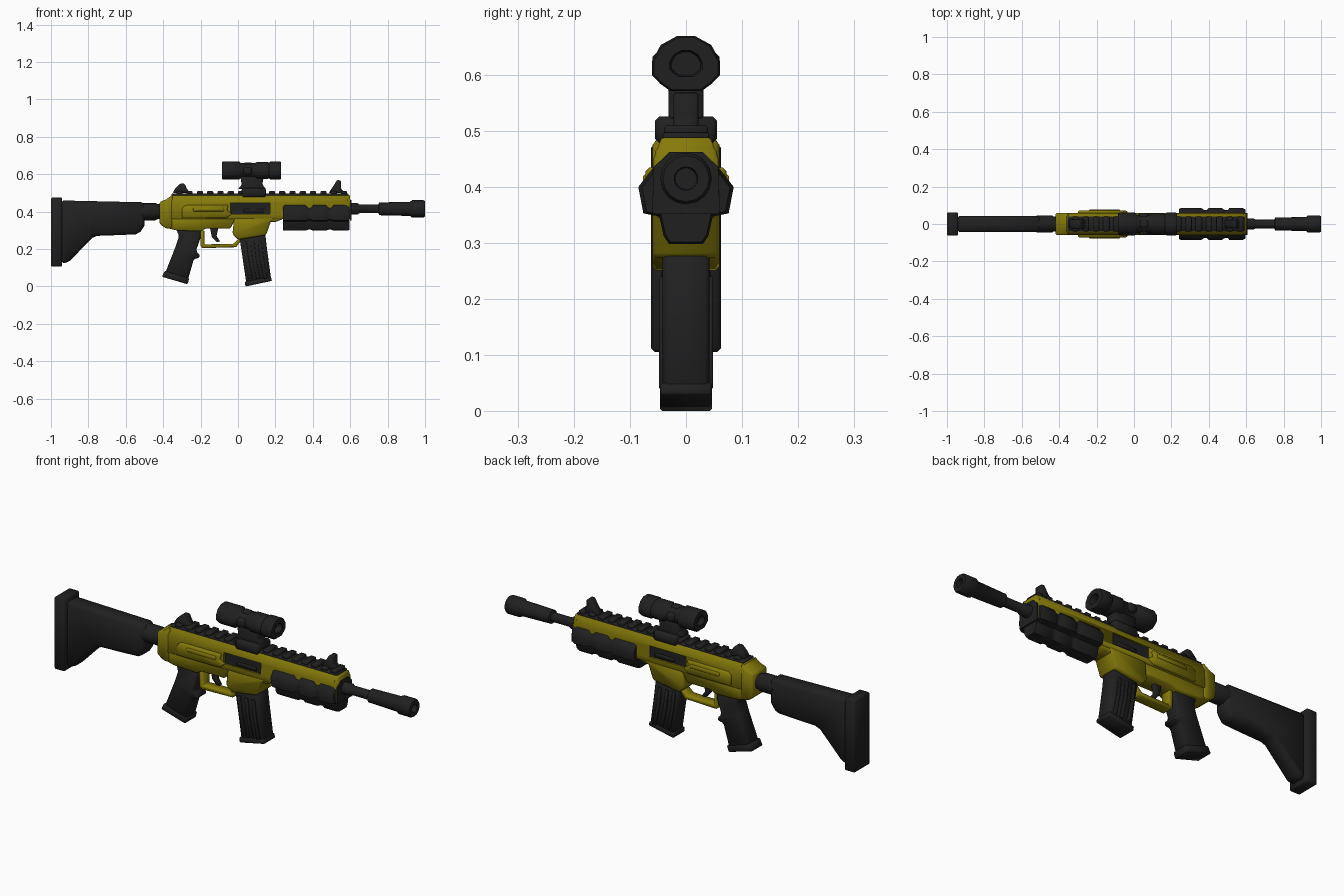
import bpy, bmesh, math

def material(name, rgb):
    m = bpy.data.materials.new(name)
    m.diffuse_color = (*rgb, 1)
    return m

BLACK = material("charcoal black", (0.0145, 0.0145, 0.0145))
YELLOW = material("dark yellow", (0.235, 0.195, 0.003))

def finish(name, bm, mat, bevel=0.0):
    bmesh.ops.recalc_face_normals(bm, faces=bm.faces)
    if bevel:
        sharp = [e for e in bm.edges if len(e.link_faces) == 2 and e.calc_face_angle(0) > 0.6]
        bmesh.ops.bevel(bm, geom=sharp, offset=bevel, segments=1, profile=0.5,
                        affect='EDGES', clamp_overlap=True)
    me = bpy.data.meshes.new(name)
    bm.to_mesh(me)
    bm.free()
    me.materials.append(mat)
    ob = bpy.data.objects.new(name, me)
    bpy.context.collection.objects.link(ob)
    bpy.ops.object.select_all(action='DESELECT')
    ob.select_set(True)
    bpy.context.view_layer.objects.active = ob
    bpy.ops.object.shade_smooth_by_angle(angle=math.radians(50))
    return ob

def prism(name, pts, w, mat, bevel=0.006, y=0.0):
    """Side profile (x, z) given thickness from y-w to y+w."""
    bm = bmesh.new()
    a, b = ([bm.verts.new((px, y + s * w, pz)) for px, pz in pts] for s in (-1, 1))
    bm.faces.new(a)
    bm.faces.new(b)
    for i in range(len(pts)):
        j = (i + 1) % len(pts)
        bm.faces.new((a[i], a[j], b[j], b[i]))
    return finish(name, bm, mat, bevel)

def box(name, x0, x1, z0, z1, w, mat, bevel=0.005, y=0.0):
    return prism(name, [(x0, z0), (x1, z0), (x1, z1), (x0, z1)], w, mat, bevel, y)

def loft(name, section, rings, z, mat, bevel=0.0):
    """Section (y, z) swept along x, scaled about height z by each ring (x, scale)."""
    bm = bmesh.new()
    loops = [[bm.verts.new((x, sy * s, z + sz * s)) for sy, sz in section] for x, s in rings]
    n = len(section)
    for a, b in zip(loops, loops[1:]):
        for i in range(n):
            bm.faces.new((a[i], a[(i + 1) % n], b[(i + 1) % n], b[i]))
    bm.faces.new(loops[0])
    bm.faces.new(loops[-1])
    return finish(name, bm, mat, bevel)

def mirror(half):
    """Complete a symmetric (y, z) section from its right half, top to bottom."""
    return half + [(-y, z) for y, z in reversed(half)]

circle = [(math.cos(i * math.pi / 8), math.sin(i * math.pi / 8)) for i in range(16)]

# Stock
box("butt_plate", -1.0, -0.94, 0.106, 0.476, 0.062, BLACK, 0.006)
prism("stock", [(-0.95, 0.46), (-0.5, 0.45), (-0.5, 0.325), (-0.53, 0.28), (-0.63, 0.275),
                (-0.77, 0.27), (-0.91, 0.125), (-0.95, 0.125)], 0.044, BLACK, 0.016)
loft("buffer_tube", circle, [(-0.52, 0.046), (-0.44, 0.046), (-0.43, 0.04), (-0.4, 0.04)], 0.4, BLACK)

# Receiver
prism("rear_collar", [(-0.42, 0.335), (-0.385, 0.31), (-0.35, 0.31), (-0.35, 0.49), (-0.385, 0.465),
                      (-0.42, 0.452)], 0.06, YELLOW, 0.008)
upper = loft("upper_receiver", mirror([(0.044, 0.488), (0.058, 0.45), (0.06, 0.36)]),
             [(-0.36, 1), (0.6, 1)], 0, YELLOW, 0.004)
prism("lower_receiver", [(-0.39, 0.37), (-0.39, 0.315), (-0.33, 0.30), (-0.2, 0.295), (-0.17, 0.31),
                         (-0.04, 0.31), (-0.02, 0.35), (0.2, 0.345), (0.24, 0.36), (0.24, 0.38)],
      0.055, YELLOW, 0.006)
prism("magazine_well", [(-0.02, 0.37), (-0.03, 0.28), (0.0, 0.25), (0.15, 0.275), (0.175, 0.345),
                        (0.2, 0.37)], 0.06, YELLOW, 0.008)
for side, s in (("right", -1), ("left", 1)):
    prism(f"{side}_side_panel", [(-0.3, 0.365), (-0.06, 0.365), (-0.03, 0.39), (-0.06, 0.405),
                                 (-0.05, 0.435), (-0.28, 0.435), (-0.3, 0.42)],
          0.012, YELLOW, 0.007, y=s * 0.06)
    box(f"{side}_panel_ridge", -0.24, -0.075, 0.402, 0.422, 0.006, YELLOW, 0.003, y=s * 0.071)
    # Pocket for the port, with the dark bolt inside
    cutter = box(f"{side}_port_cutter", -0.04, 0.17, 0.388, 0.446, 0.02, BLACK, 0, y=s * 0.065)
    cutter.hide_render = True
    cutter.hide_set(True)
    cut = upper.modifiers.new("port", 'BOOLEAN')
    cut.operation, cut.object, cut.solver = 'DIFFERENCE', cutter, 'EXACT'
    box(f"{side}_port_floor", -0.04, 0.17, 0.388, 0.446, 0.004, BLACK, 0, y=s * 0.046)
    box(f"{side}_bolt", 0.03, 0.14, 0.395, 0.415, 0.006, BLACK, 0.003, y=s * 0.05)

# Trigger and guard
prism("trigger_guard", [(-0.2, 0.30), (-0.2, 0.215), (-0.19, 0.205), (-0.01, 0.21), (0.02, 0.25),
                        (0.02, 0.27), (-0.025, 0.228), (-0.18, 0.225), (-0.18, 0.30)],
      0.028, YELLOW, 0.003)
prism("trigger", [(-0.15, 0.315), (-0.105, 0.315), (-0.115, 0.27), (-0.095, 0.24), (-0.115, 0.238),
                  (-0.14, 0.265)], 0.012, BLACK, 0.003)

# Grip
prism("grip", [(-0.33, 0.305), (-0.2, 0.3), (-0.2, 0.26), (-0.225, 0.19), (-0.2, 0.165), (-0.21, 0.15),
               (-0.235, 0.15), (-0.268, 0.035), (-0.39, 0.07), (-0.335, 0.21), (-0.315, 0.27)],
      0.042, BLACK, 0.011)
prism("grip_base", [(-0.407, 0.052), (-0.27, 0.012), (-0.26, 0.044), (-0.39, 0.085)], 0.045, BLACK, 0.005)

# Magazine
prism("magazine", [(0.005, 0.28), (0.145, 0.29), (0.155, 0.2), (0.177, 0.04), (0.045, 0.012),
                   (0.025, 0.15)], 0.042, BLACK, 0.008)
prism("magazine_base", [(0.04, 0.0), (0.182, 0.03), (0.176, 0.052), (0.036, 0.026)], 0.046, BLACK, 0.004)
for s in (-1, 1):
    for k, dx in enumerate((0.0, 0.04, 0.08)):
        prism(f"magazine_rib_{k}_{s}", [(0.028 + dx, 0.24), (0.046 + dx, 0.24), (0.056 + dx, 0.15),
                                        (0.078 + dx, 0.045), (0.058 + dx, 0.04), (0.037 + dx, 0.15)],
              0.004, BLACK, 0.002, y=s * 0.044)

# Handguard: three swellings, wide above and narrow below
swell = [(0.24, 0.94), (0.25, 1), (0.36, 1), (0.375, 0.88), (0.39, 0.88), (0.4, 1), (0.47, 1),
         (0.485, 0.88), (0.5, 0.88), (0.51, 1), (0.58, 1), (0.595, 0.92)]
loft("handguard", mirror([(0.058, 0.045), (0.085, 0.01), (0.076, -0.037), (0.04, -0.044)]), swell, 0.39, BLACK)
loft("handguard_lower", mirror([(0.05, 0.01), (0.04, -0.035), (0.03, -0.05)]), swell, 0.348, BLACK)
box("front_cap", 0.58, 0.602, 0.36, 0.47, 0.055, YELLOW, 0.006)
loft("front_plate", mirror([(0.03, 0.462), (0.058, 0.435), (0.06, 0.352)]), [(0.598, 1), (0.606, 1)], 0, BLACK)

# Barrel and hollow muzzle
loft("barrel", circle, [(0.58, 0.03), (0.64, 0.03), (0.65, 0.023), (0.75, 0.023), (0.755, 0.034),
                        (0.92, 0.038), (0.93, 0.046), (0.992, 0.046), (1.0, 0.041), (1.0, 0.021),
                        (0.94, 0.019)], 0.415, BLACK)

# Top rail with teeth
box("rail", -0.355, 0.59, 0.48, 0.497, 0.041, BLACK, 0.003)
for i in range(17):
    x = -0.33 + i * 0.055
    box(f"rail_tooth_{i + 1}", x, x + 0.033, 0.492, 0.51, 0.039, BLACK, 0.004)

# Iron sights
prism("rear_sight", [(-0.35, 0.50), (-0.255, 0.50), (-0.275, 0.525), (-0.285, 0.55), (-0.31, 0.55),
                     (-0.335, 0.525)], 0.024, BLACK, 0.005)
prism("front_sight", [(0.485, 0.50), (0.57, 0.50), (0.55, 0.525), (0.55, 0.567), (0.53, 0.569),
                      (0.505, 0.53)], 0.022, BLACK, 0.004)

# Scope, mount and turrets
box("mount_clamp", 0.02, 0.15, 0.478, 0.526, 0.055, BLACK, 0.008)
prism("mount_neck", [(0.0, 0.52), (0.15, 0.52), (0.13, 0.545), (0.14, 0.6), (0.01, 0.6), (0.02, 0.545)],
      0.031, BLACK, 0.005)
scope_section = mirror([(0.016, 0.049), (0.045, 0.033), (0.061, 0.004), (0.061, -0.02), (0.046, -0.036),
                        (0.028, -0.049)])
loft("scope", scope_section,
     [(-0.06, 0.42), (-0.085, 0.48), (-0.085, 0.94), (-0.078, 1), (0.005, 1), (0.015, 0.8), (0.09, 0.8),
      (0.1, 0.93), (0.155, 0.93), (0.165, 0.86), (0.175, 1), (0.222, 1), (0.23, 0.94),
      (0.23, 0.48), (0.2, 0.42)], 0.62, BLACK)
box("top_turret", 0.03, 0.075, 0.64, 0.664, 0.02, BLACK, 0.006)
box("side_turrets", 0.03, 0.075, 0.597, 0.64, 0.06, BLACK, 0.008)
